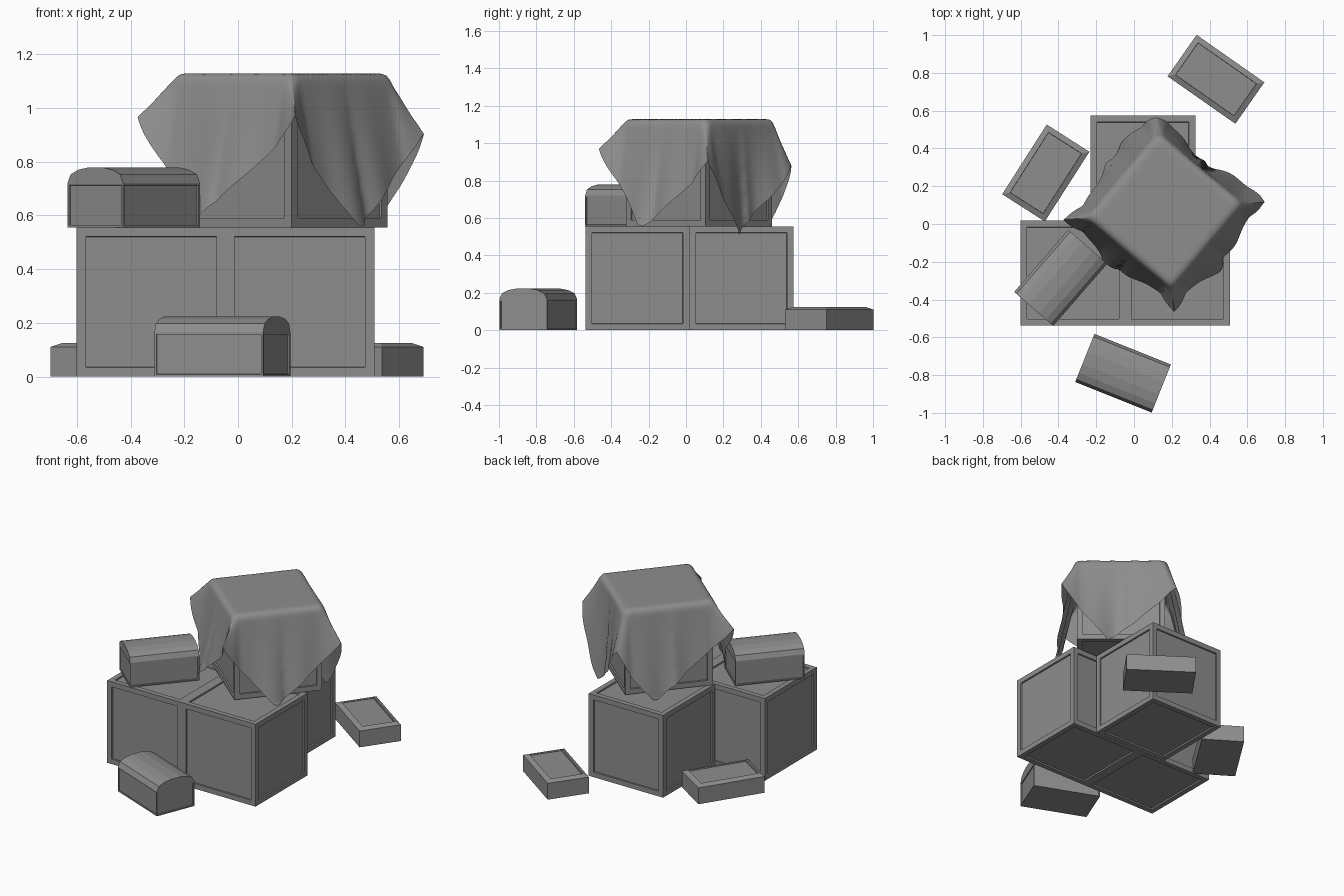
import bpy, bmesh, math
from math import sin, cos, pi, radians
from mathutils import Matrix, Vector

if "Cube" in bpy.data.objects:
    bpy.data.objects.remove(bpy.data.objects["Cube"])

grey = bpy.data.materials.new("plain_grey")
grey.use_nodes = True
COLOUR = (0.27, 0.27, 0.27, 1)
grey.diffuse_color = COLOUR
grey.node_tree.nodes["Principled BSDF"].inputs["Base Color"].default_value = COLOUR


def finish(bm, name, location, angle=0):
    mesh = bpy.data.meshes.new(name)
    bm.to_mesh(mesh)
    bm.free()
    mesh.materials.append(grey)
    obj = bpy.data.objects.new(name, mesh)
    obj.location = location
    obj.rotation_euler.z = radians(angle)
    bpy.context.collection.objects.link(obj)
    return obj


def box(size):
    # box standing on its own origin
    bm = bmesh.new()
    bmesh.ops.create_cube(bm, size=1, matrix=Matrix.Diagonal((*size, 1)) @ Matrix.Translation((0, 0, 0.5)))
    return bm


def panel(bm, faces, margin, depth, rise=0):
    # frame each face and sink its middle
    bmesh.ops.inset_individual(bm, faces=faces, thickness=margin, depth=rise, use_even_offset=True)
    bmesh.ops.inset_individual(bm, faces=faces, thickness=0.001, depth=-depth, use_even_offset=True)


def crate(name, location, angle=0):
    bm = box((SIDE, SIDE, SIDE))
    panel(bm, bm.faces[:], 0.034, 0.01)
    finish(bm, name, location, angle)


def chest(name, location, angle):
    # half outline of the body and faceted lid, mirrored across the middle
    half = [(0.137, 0), (0.137, 0.165), (0.122, 0.197), (0.085, 0.214), (0.035, 0.223)]
    outline = half + [(-y, z) for y, z in reversed(half)]
    bm = bmesh.new()
    rings = [[bm.verts.new((x, y, z)) for y, z in outline] for x in (-0.218, 0.218)]
    n = len(outline)
    for i in range(n):
        j = (i + 1) % n
        bm.faces.new([rings[0][i], rings[0][j], rings[1][j], rings[1][i]])
    # end caps split into body and lid
    for ring in rings:
        bm.faces.new([ring[0], ring[1], ring[-2], ring[-1]])
        bm.faces.new(ring[1:-1])
    bmesh.ops.recalc_face_normals(bm, faces=bm.faces)
    walls = [f for f in bm.faces if abs(f.normal.z) < 0.01 and f.calc_center_median().z < 0.1]
    panel(bm, walls, 0.008, 0.006)
    finish(bm, name, location, angle)


def low_box(name, location, angle):
    # raised sloping rim round a sunken top
    bm = box((0.438, 0.268, 0.11))
    panel(bm, [f for f in bm.faces if f.normal.z > 0.9], 0.03, 0.01, 0.014)
    finish(bm, name, location, angle)


# large crates
SIDE = 0.555
crate("front_right_crate", (-0.323, -0.26, 0))
crate("front_left_crate", (0.23, -0.26, 0))
crate("back_crate", (0.047, 0.296, 0))
crate("covered_crate", (0.165, 0.07, SIDE), 50)

# chests and low boxes
chest("ground_chest", (-0.058, -0.79, 0), -21.8)
chest("stacked_chest", (-0.388, -0.285, SIDE), 49)
low_box("back_low_box", (0.434, 0.766, 0), -35)
low_box("side_low_box", (-0.467, 0.27, 0), 57.4)

# draped cloth: its corners hang near the middles of the crate's sides
FLAT, RADIUS, STEEP = 0.262, 0.035, 1.36
TOP = 1.128


def bend(length):
    # horizontal and vertical travel of cloth going over a rounded edge
    arc = min(length / RADIUS, STEEP)
    rest = max(0, length - RADIUS * STEEP)
    return (RADIUS * sin(arc) + rest * cos(STEEP), RADIUS * (1 - cos(arc)) + rest * sin(STEEP))


def drape(u, v):
    su, sv = math.copysign(1, u), math.copysign(1, v)
    a, b = max(0, abs(u) - FLAT), max(0, abs(v) - FLAT)
    x, y = min(abs(u), FLAT), min(abs(v), FLAT)
    phi = math.atan2(b, a)
    fold = min(phi, pi / 2 - phi)
    out, down = bend(math.hypot(a, b))
    if a and b:
        # corner ear pinched into a fold, drooping more on the +u side
        out *= 0.4 + 0.6 * cos(2 * fold)
        if u > 0:
            fold *= 0.45 if v > 0 else 0.65
        else:
            fold *= 0.93
        ear = down * sin(fold) * math.sqrt(0.5)
        x, y = x + out * cos(phi) + ear, y + out * sin(phi) + ear
    else:
        # hanging flap with soft vertical folds; the +u one hangs straight
        along = v if a else u
        fade = down * cos(along * pi / 2 / FLAT)
        out += fade * 0.03 * sin(along * 22 + su + 2 * sv)
        if a and u > 0:
            out -= 0.12 * fade
        x += out * bool(a)
        y += out * bool(b)
    z = TOP - down * cos(fold)
    # flaps rest on the crates below, except the one past their edge
    if u < 0 or b:
        z = max(z, SIDE + 0.004)
    return Vector((su * x, sv * y, z))


bm = bmesh.new()
STEPS, HALF = 72, 0.63
bmesh.ops.create_grid(bm, x_segments=STEPS, y_segments=STEPS, size=HALF)
turn = Matrix.Rotation(radians(39.5), 3, "Z")
for vert in bm.verts:
    flat = turn @ vert.co
    vert.co = drape(flat.x + 0.035, flat.y)
for face in bm.faces:
    face.smooth = True
cloth = finish(bm, "draped_cloth", (0.165, 0.07, 0), 50)
smooth = cloth.modifiers.new("soften", "SMOOTH")
smooth.factor = 0.5
smooth.iterations = 2
